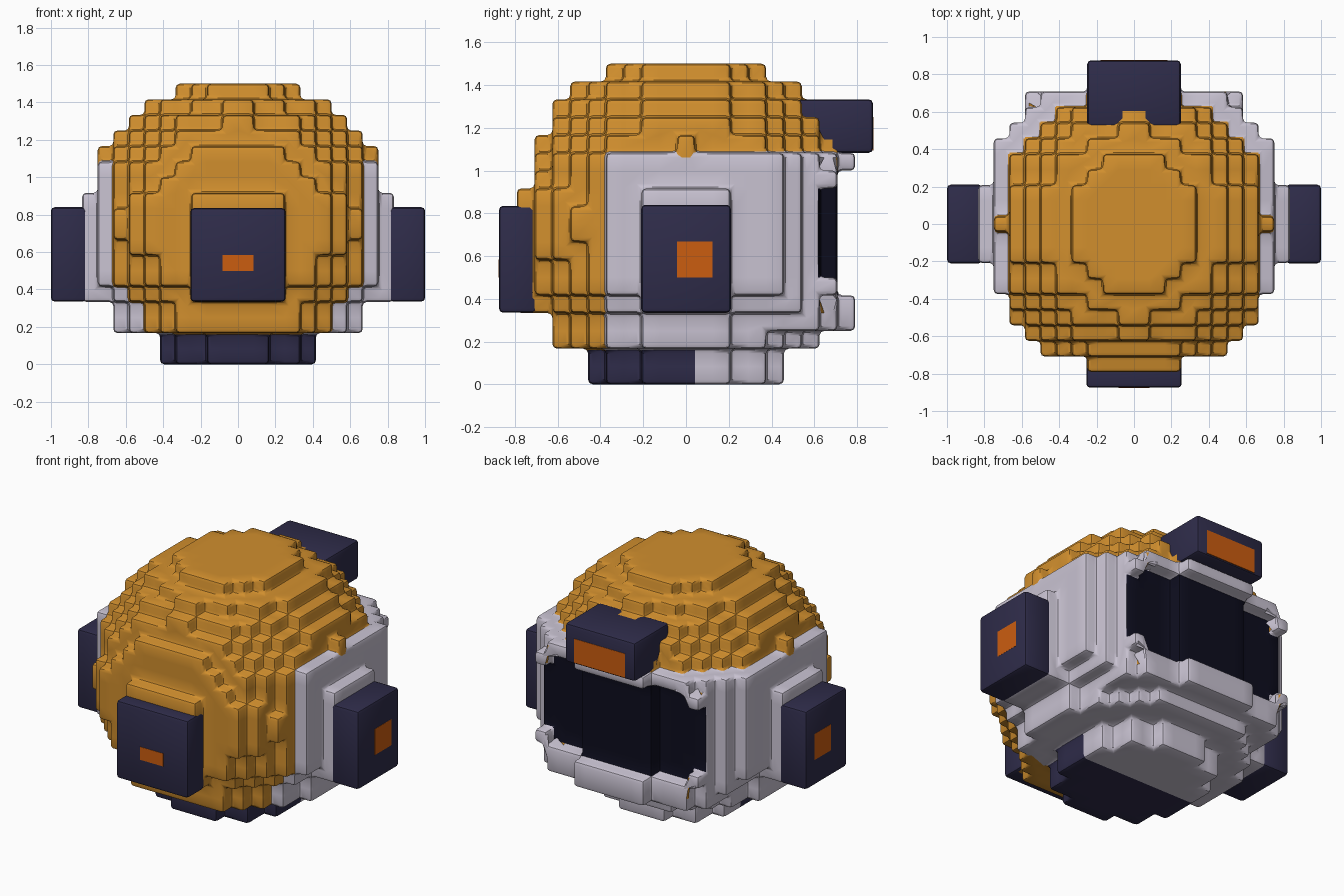
import bpy, bmesh
from mathutils import Vector

if "Cube" in bpy.data.objects:
    bpy.data.objects.remove(bpy.data.objects["Cube"])

U = 1 / 12  # block size


def material(name, rgb):
    m = bpy.data.materials.new(name)
    m.diffuse_color = (*rgb, 1)
    m.use_nodes = True
    m.node_tree.nodes["Principled BSDF"].inputs["Base Color"].default_value = m.diffuse_color
    return m


ORANGE = material("amber shell", (0.64, 0.275, 0.027))
WHITE = material("pale lilac grey", (0.58, 0.54, 0.64))
NAVY = material("dark navy", (0.028, 0.025, 0.068))
BLACK = material("visor black", (0.004, 0.004, 0.013))
GLOW = material("burnt orange", (0.60, 0.11, 0.005))


def finish(obj, width):
    bpy.context.view_layer.objects.active = obj
    obj.select_set(True)
    mod = obj.modifiers.new("soft edges", 'BEVEL')
    mod.width = width
    mod.segments = 2
    mod.limit_method = 'ANGLE'
    bpy.ops.object.modifier_apply(modifier=mod.name)
    bpy.ops.object.shade_smooth_by_angle(angle=0.6)
    obj.select_set(False)


def box(name, lo, hi, mat, bevel=0.02):
    lo, hi = Vector(lo), Vector(hi)
    bm = bmesh.new()
    bmesh.ops.create_cube(bm, size=1)
    for v in bm.verts:
        v.co = (lo + hi) / 2 + Vector(a * b for a, b in zip(v.co, hi - lo))
    me = bpy.data.meshes.new(name)
    bm.to_mesh(me)
    bm.free()
    me.materials.append(mat)
    obj = bpy.data.objects.new(name, me)
    bpy.context.collection.objects.link(obj)
    if bevel:
        finish(obj, bevel)
    return obj


# Blocks of the stepped ball; i runs along x, j along y, k up
cells = set()


def fill(half_x, j0, j1, k0, k1):
    for i in range(-half_x, half_x):
        for j in range(j0, j1 + 1):
            for k in range(k0, k1 + 1):
                cells.add((i, j, k))


for i in range(-9, 9):
    for j in range(-8, 9):
        for k in range(18):
            dz = 8 if k < 2 else (5.5 if k == 2 else k - 8.5)
            if 0.98 * (i + 0.5) ** 2 + 0.97 * j * j + dz * dz <= 91.9:
                cells.add((i, j, k))

fill(9, -4, 5, 5, 12)      # flat cheeks
fill(8, -4, 6, 4, 12)      # squarer back corners
fill(7, -4, 7, 3, 12)
fill(6, -8, 0, 7, 10)      # flat front
fill(5, -8, 0, 5, 11)
fill(10, -2, 2, 4, 10)     # ear pedestals
fill(3, -9, 0, 4, 10)      # front pedestal

# Visor opening: clear the outer back layer, keep its centre and rim
cells = {c for c in cells if not (c[1] == 8 and 5 <= c[2] <= 11)}
fill(3, 8, 8, 5, 11)
for k0, k1 in ((3, 4), (12, 12)):
    fill(6, 8, 8, k0, k1)
    fill(3, 9, 9, k0, k1)
for k in (5, 11):          # rim corner blocks
    for i in (-7, 6):
        cells.add((i, 8, k))


def colour(c, n):
    i, j, k = c
    if k < 2:
        return 2 if j <= 0 else 1
    if 5 <= k <= 11:
        centre = j == 8 and -3 <= i < 3
        if centre or (j == 7 and -7 <= i < 7 and n[1] == 1):
            return 3
    return 0 if k >= 13 or j <= -5 else 1


# Outer faces of the blocks
DIRS = [(s if a == 0 else 0, s if a == 1 else 0, s if a == 2 else 0)
        for a in range(3) for s in (-1, 1)]
bm = bmesh.new()
corners = {}


def corner(p):
    if p not in corners:
        corners[p] = bm.verts.new((p[0] * U, (p[1] - 0.5) * U, p[2] * U))
    return corners[p]


for c in sorted(cells):
    for n in DIRS:
        if tuple(a + b for a, b in zip(c, n)) in cells:
            continue
        ax = [abs(d) for d in n].index(1)
        u, w = (ax + 1) % 3, (ax + 2) % 3
        ring = []
        for du, dw in ((0, 0), (1, 0), (1, 1), (0, 1)):
            p = list(c)
            p[ax] += 1 if n[ax] > 0 else 0
            p[u] += du
            p[w] += dw
            ring.append(corner(tuple(p)))
        if n[ax] < 0:
            ring.reverse()
        bm.faces.new(ring).material_index = colour(c, n)

me = bpy.data.meshes.new("helmet_shell")
bm.to_mesh(me)
bm.free()
for m in (ORANGE, WHITE, NAVY, BLACK):
    me.materials.append(m)
shell = bpy.data.objects.new("helmet_shell", me)
bpy.context.collection.objects.link(shell)
finish(shell, 0.022)

# Ear pods with indicator plates
for s, side in ((1, "right"), (-1, "left")):
    xs = sorted((s * 0.81, s))
    box(side + "_ear_pod", (xs[0], -0.21, 0.335), (xs[1], 0.21, 0.84), NAVY)
    xs = sorted((s * 0.995, s * 1.001))
    box(side + "_ear_light", (xs[0], -0.042, 0.5), (xs[1], 0.125, 0.667), GLOW, 0)

# Front pod
box("front_pod", (-0.255, -0.875, 0.335), (0.255, -0.70, 0.835), NAVY)
box("front_light", (-0.083, -0.877, 0.5), (0.083, -0.871, 0.583), GLOW, 0)

# Rear pod above the visor
box("rear_pod", (-0.25, 0.52, 1.083), (0.25, 0.875, 1.333), NAVY)
box("rear_light", (-0.18, 0.871, 1.095), (0.18, 0.877, 1.25), GLOW, 0)
